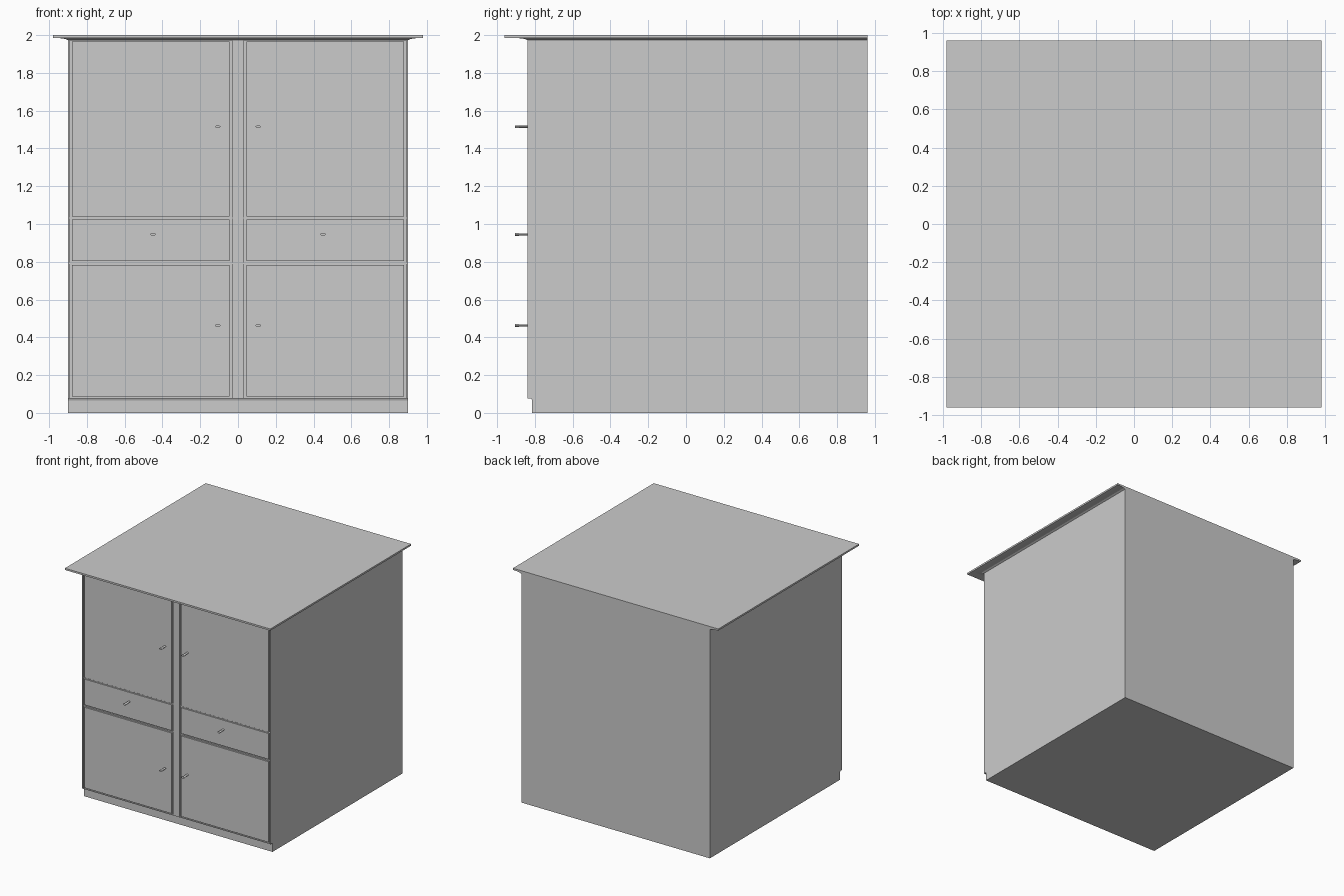
import bpy, bmesh
from mathutils import Matrix

cube = bpy.data.objects.get("Cube")
if cube:
    bpy.data.objects.remove(cube, do_unlink=True)

grey = bpy.data.materials.new("plain grey")
grey.use_nodes = True
colour = (0.6, 0.6, 0.6, 1)
grey.diffuse_color = colour
grey.node_tree.nodes["Principled BSDF"].inputs["Base Color"].default_value = colour

FRONT, BACK, HALF = -0.84, 0.96, 0.90


def finish(name, bm):
    bmesh.ops.recalc_face_normals(bm, faces=bm.faces[:])
    mesh = bpy.data.meshes.new(name)
    bm.to_mesh(mesh)
    bm.free()
    mesh.materials.append(grey)
    ob = bpy.data.objects.new(name, mesh)
    bpy.context.collection.objects.link(ob)
    return ob


def box(name, x, y, z):
    bm = bmesh.new()
    bmesh.ops.create_cube(bm, size=1)
    for v in bm.verts:
        v.co = [lo if c < 0 else hi for c, (lo, hi) in zip(v.co, (x, y, z))]
    return finish(name, bm)


def extrude_x(name, x0, x1, profile):
    bm = bmesh.new()
    face = bm.faces.new([bm.verts.new((x0, y, z)) for y, z in profile])
    new = bmesh.ops.extrude_face_region(bm, geom=[face])["geom"]
    bmesh.ops.translate(bm, vec=(x1 - x0, 0, 0),
                        verts=[v for v in new if isinstance(v, bmesh.types.BMVert)])
    return finish(name, bm)


# Carcass with a recessed plinth; its front is the bottom of the door gaps
extrude_x("carcass", -HALF, HALF, [
    (BACK, 0), (-0.815, 0), (-0.815, 0.066), (-0.819, 0.075), (-0.828, 0.078),
    (-0.828, 1.98), (BACK, 1.98)])

# Face frame
box("center_stile", (-0.031, 0.031), (FRONT, -0.82), (0.078, 1.98))
box("bottom_rail", (-HALF, HALF), (FRONT, -0.82), (0.075, 0.08))
box("top_rail", (-HALF, HALF), (FRONT, -0.82), (1.972, 1.98))

# Top board and the shallow flare underneath it
box("top_board", (-0.98, 0.98), (-0.96, BACK), (1.985, 2.0))
bm = bmesh.new()
rings = [[bm.verts.new(p) for p in ((-x, y, z), (x, y, z), (x, BACK, z), (-x, BACK, z))]
         for x, y, z in ((HALF, FRONT, 1.973), (0.915, -0.855, 1.98), (0.96, -0.90, 1.986))]
for low, high in zip(rings, rings[1:]):
    for i in range(4):
        j = (i + 1) % 4
        bm.faces.new((low[i], low[j], high[j], high[i]))
bm.faces.new(rings[0])
bm.faces.new(rings[-1])
finish("top_flare", bm)


def knob(name, x, z):
    bm = bmesh.new()
    for radius, y0, y1 in ((0.010, FRONT + 0.01, -0.885), (0.014, -0.885, -0.905)):
        place = Matrix.Translation((x, (y0 + y1) / 2, z)) @ Matrix.Diagonal((1, 1, 0.55, 1))
        bmesh.ops.create_cone(bm, cap_ends=True, segments=16, radius1=radius, radius2=radius,
                              depth=abs(y1 - y0),
                              matrix=place @ Matrix.Rotation(1.5708, 4, "X"))
    finish(name, bm)


# Doors, drawers and knobs, mirrored left and right
rows = (("upper_door", 1.039, 1.967, 0.107, 1.515),
        ("drawer", 0.803, 1.025, 0.45, 0.945),
        ("lower_door", 0.087, 0.782, 0.107, 0.463))
for side, s in (("left", 1), ("right", -1)):
    box(side + "_side_stile", sorted((s * 0.89, s * HALF)), (FRONT, -0.82), (0.078, 1.98))
    for part, z0, z1, knob_x, knob_z in rows:
        box(f"{side}_{part}", sorted((s * 0.045, s * 0.878)), (FRONT, -0.82), (z0, z1))
        knob(f"{side}_{part}_knob", s * knob_x, knob_z)
    # Slim rails between the rows
    for z in (0.7925, 1.032):
        box(side + "_rail", sorted((s * 0.03, s * HALF)), (-0.834, -0.82), (z - 0.003, z + 0.003))
